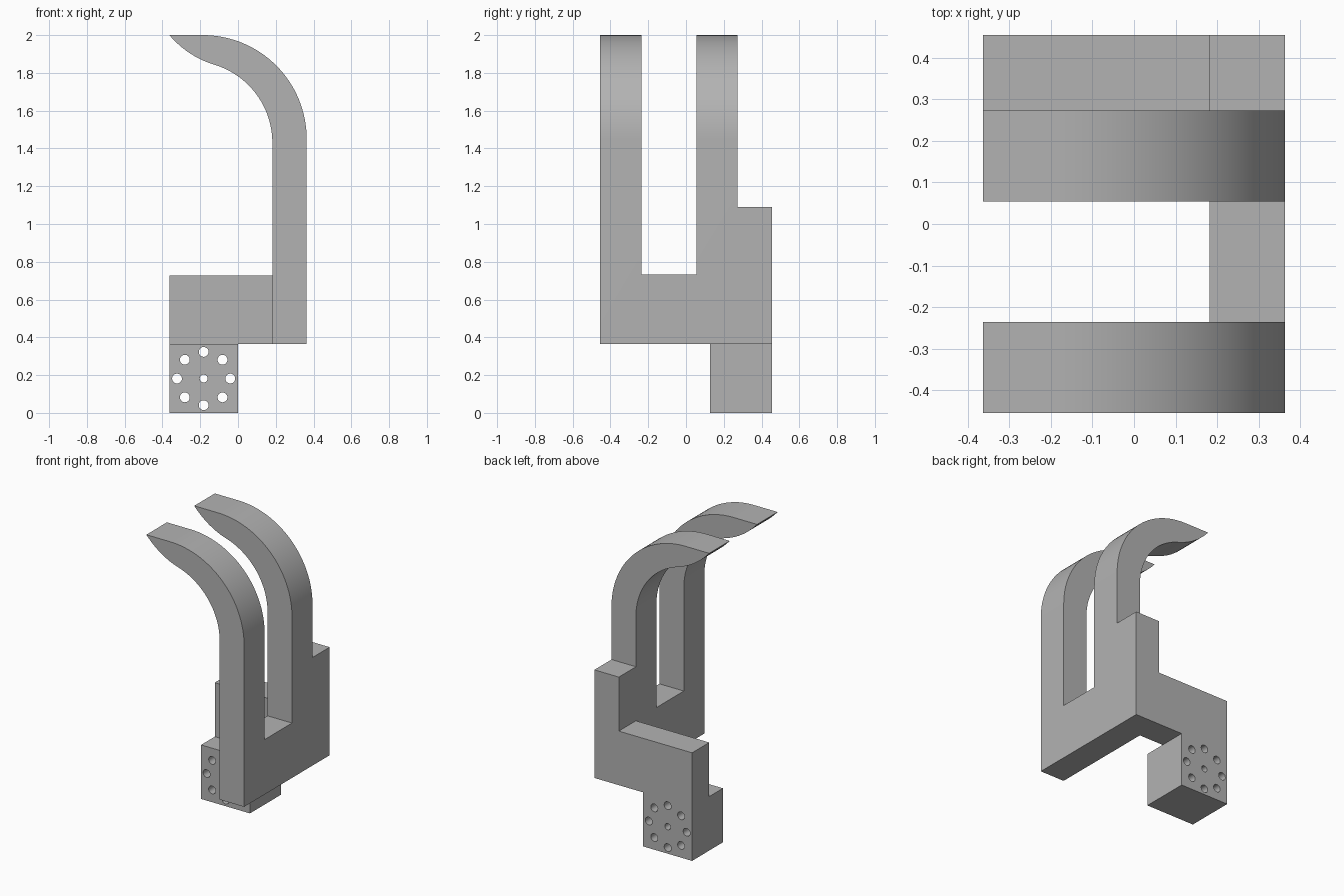
import bpy, bmesh, math
from mathutils import Vector

if "Cube" in bpy.data.objects:
    bpy.data.objects.remove(bpy.data.objects["Cube"], do_unlink=True)

U = 2 / 5.5          # design module: the bracket is 5.5 modules tall
HALF_Y = 1.25 * U    # half of the depth

grey = bpy.data.materials.new("plain grey")
grey.use_nodes = True
grey.diffuse_color = (0.45, 0.45, 0.45, 1)
grey.node_tree.nodes["Principled BSDF"].inputs["Base Color"].default_value = grey.diffuse_color


def extrude_xz(name, points, y0, y1):
    """Solid made by pushing an x-z outline from y0 to y1."""
    bm = bmesh.new()
    face = bm.faces.new([bm.verts.new((x, y0, z)) for x, z in points])
    side = bmesh.ops.extrude_face_region(bm, geom=[face])["geom"]
    verts = [v for v in side if isinstance(v, bmesh.types.BMVert)]
    bmesh.ops.translate(bm, verts=verts, vec=(0, y1 - y0, 0))
    bmesh.ops.recalc_face_normals(bm, faces=bm.faces)
    mesh = bpy.data.meshes.new(name)
    bm.to_mesh(mesh)
    bm.free()
    mesh.materials.append(grey)
    obj = bpy.data.objects.new(name, mesh)
    bpy.context.collection.objects.link(obj)
    return obj


def rect(x0, x1, z0, z1):
    return [(x0, z0), (x1, z0), (x1, z1), (x0, z1)]


def circle(cx, cz, r, a0, a1, n):
    angles = [math.radians(a0 + (a1 - a0) * i / n) for i in range(n + 1)]
    return [(cx + r * math.cos(a), cz + r * math.sin(a)) for a in angles]


def combine(target, tool, operation):
    """Apply a boolean and discard the tool."""
    bpy.context.view_layer.objects.active = target
    mod = target.modifiers.new(operation, 'BOOLEAN')
    mod.operation, mod.object, mod.solver = operation, tool, 'EXACT'
    bpy.ops.object.modifier_apply(modifier=mod.name)
    bpy.data.objects.remove(tool, do_unlink=True)


# Hooked upright: outer bend, pointed tip, inner bend
tip = Vector((-U, 2))
inner = circle(-0.25, 1.43, U / 2 + 0.25, 72.5, 0, 24)
start, pull = Vector(inner[0]), Vector((-0.262, 1.883))
under = [tuple(tip * (1 - t) ** 2 + pull * 2 * t * (1 - t) + start * t * t)
         for t in [i / 10 for i in range(10)]]
outer = circle(U - 0.55, 1.45, 0.55, 0, 90, 32)
hook = [(U / 2, U), (U, U)] + outer + under + inner
body = extrude_xz("hook_bracket", hook, -HALF_Y, 0.75 * U)

# Slot that splits the upright into two fingers
slot = extrude_xz("slot_cutter", rect(-1, 1, 0.733, 3), -0.65 * U, 0.15 * U)
combine(body, slot, 'DIFFERENCE')

# Back plate: mounting foot, side arm and step behind the rear finger
plate = [(-U, 0), (0, 0), (0, U), (U, U), (U, 3 * U),
         (U / 2, 3 * U), (U / 2, 2 * U), (-U, 2 * U)]
combine(body, extrude_xz("back_plate", plate, 0.75 * U, HALF_Y), 'UNION')

# Mounting block reaching forward from the foot
combine(body, extrude_xz("mounting_block", rect(-U, 0, 0, U), 0.35 * U, U), 'UNION')

# Bolt circle and centre hole through the block
holes = [(0, 0, 0.021)] + [(*p, 0.026) for p in circle(0, 0, 0.141, 0, 315, 7)]
for x, z, r in holes:
    ring = circle(x - U / 2, z + U / 2, r, 0, 360, 32)[:-1]
    combine(body, extrude_xz("hole_cutter", ring, 0, 1), 'DIFFERENCE')

# Smooth the bends and bores, keep the machined edges crisp
bpy.ops.object.select_all(action='DESELECT')
body.select_set(True)
bpy.context.view_layer.objects.active = body
bpy.ops.object.shade_smooth_by_angle(angle=math.radians(20))
